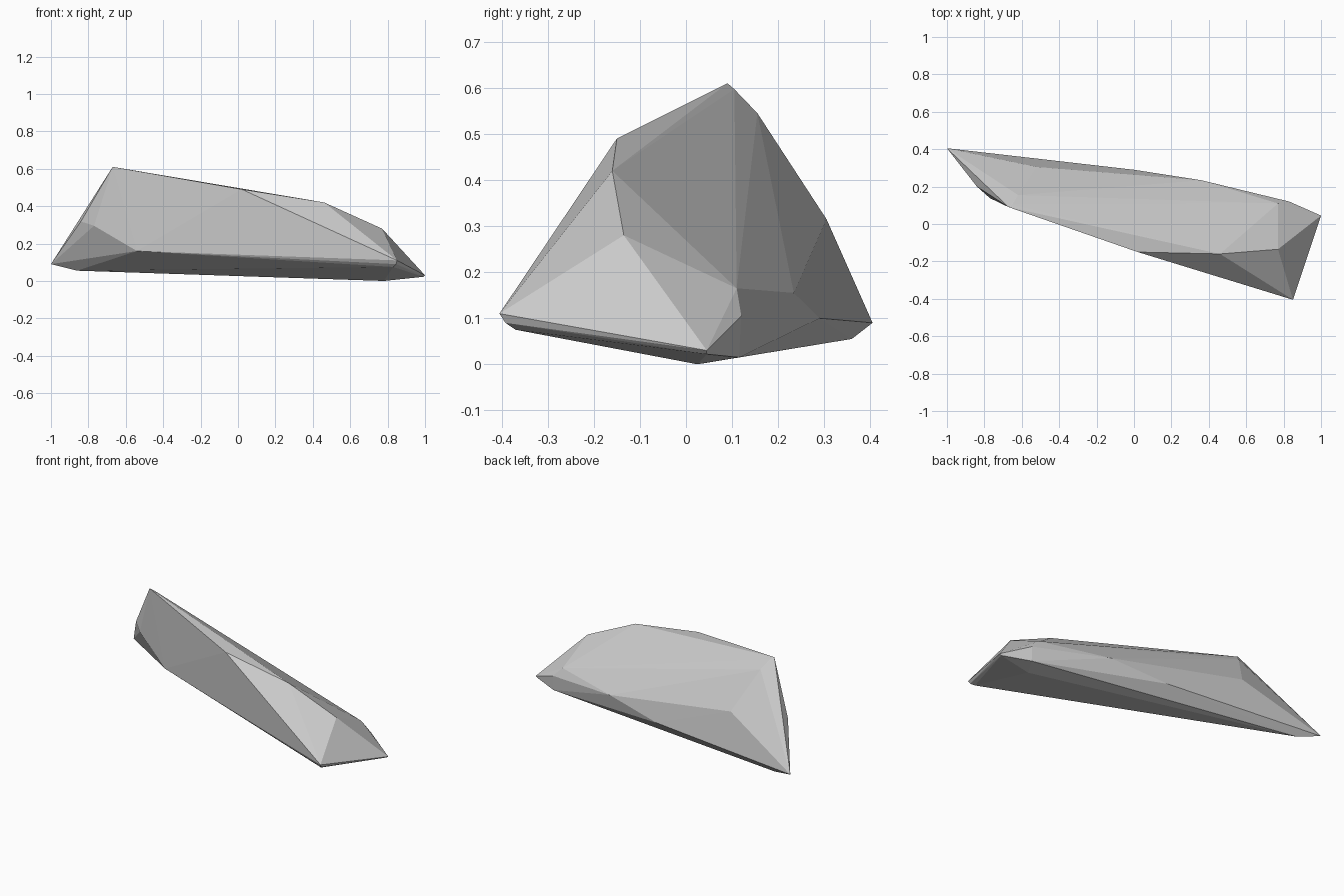
import bpy, bmesh

if "Cube" in bpy.data.objects:
    bpy.data.objects.remove(bpy.data.objects["Cube"])

# Corner points of the faceted stone, grouped by region
ridge = [(-.67, .09, .61), (-.65, .105, .597), (-.62, .155, .545), (.02, -.15, .49),
         (.46, -.16, .42), (.77, -.135, .28)]
left_end = [(-1, .405, .09), (-.86, .36, .055), (-.84, .2, .318), (-.77, .138, .295)]
front_side = [(-.54, .055, .16), (-.14, -.088, .35)]
right_tip = [(.85, -.405, .11), (.845, -.392, .09), (.83, -.37, .075),
             (1, .045, .03), (.99, .045, .022), (.78, .025, 0)]
back_side = [(-.52, .305, .315), (0, .29, .1), (.36, .234, .155),
             (.77, .11, .165), (.83, .12, .105), (.83, .115, .015)]

# Wrap the corners in a flat-faced shell
bm = bmesh.new()
for co in ridge + left_end + front_side + right_tip + back_side:
    bm.verts.new(co)
bmesh.ops.convex_hull(bm, input=bm.verts[:])
bmesh.ops.delete(bm, geom=[v for v in bm.verts if not v.link_faces], context='VERTS')
bmesh.ops.recalc_face_normals(bm, faces=bm.faces[:])

mesh = bpy.data.meshes.new("rock")
bm.to_mesh(mesh)
bm.free()
rock = bpy.data.objects.new("rock", mesh)
bpy.context.collection.objects.link(rock)
